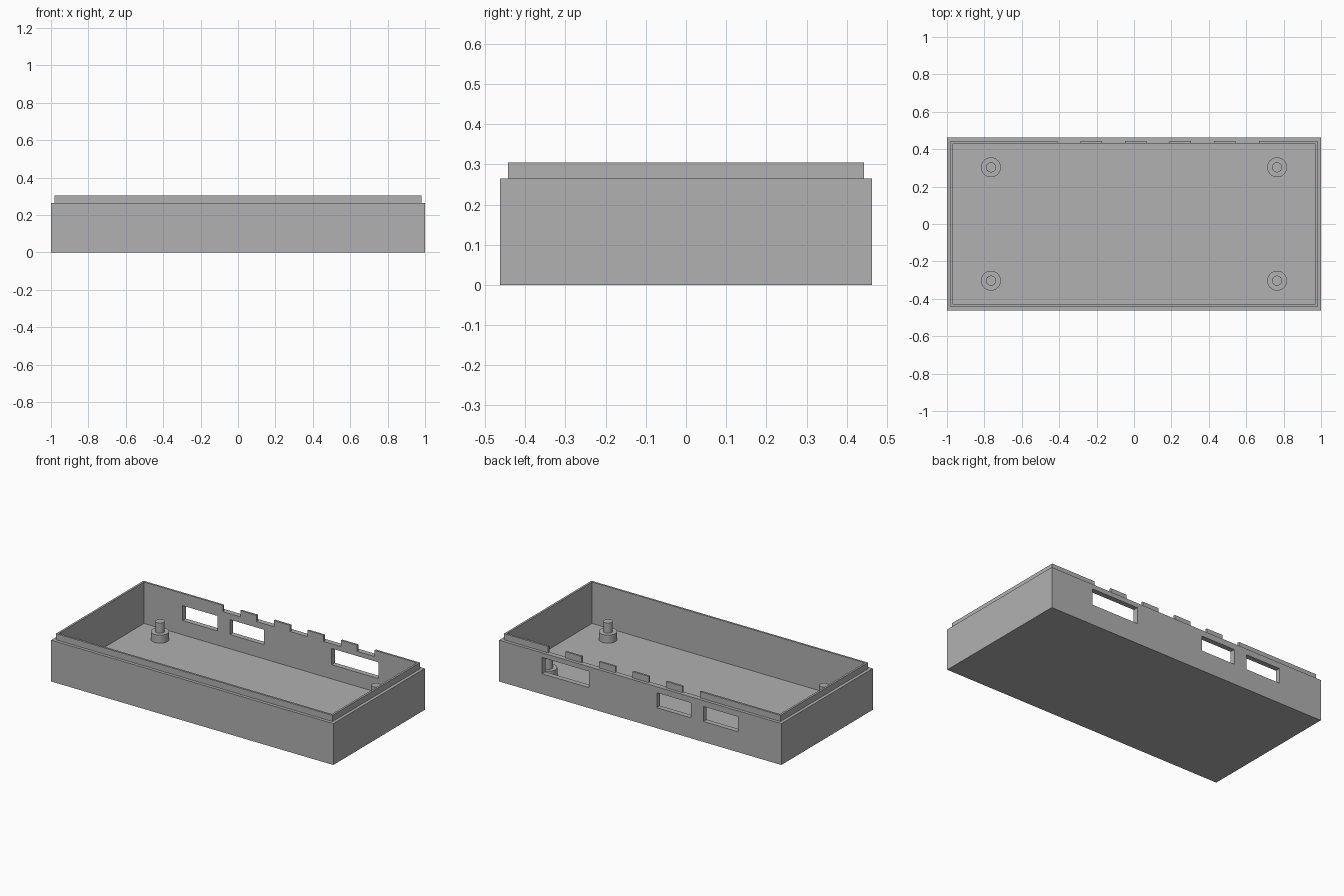
import bpy
import bmesh
from mathutils import Matrix, Vector

if "Cube" in bpy.data.objects:
    bpy.data.objects.remove(bpy.data.objects["Cube"])

HALF_X, HALF_Y = 1.0, 0.463
RIM_Z, LIP_Z, FLOOR_Z = 0.265, 0.305, 0.04
LIP_STEP, LIP_WALL = 0.02, 0.013

grey = bpy.data.materials.new("plain grey")
grey.use_nodes = True
grey.diffuse_color = (0.44, 0.44, 0.44, 1)
grey.node_tree.nodes["Principled BSDF"].inputs["Base Color"].default_value = grey.diffuse_color


def add_box(bm, low, high):
    low, high = Vector(low), Vector(high)
    place = Matrix.Translation((low + high) / 2) @ Matrix.Diagonal((*(high - low), 1))
    bmesh.ops.create_cube(bm, size=1, matrix=place)


def make_object(name, bm):
    bmesh.ops.recalc_face_normals(bm, faces=bm.faces)
    mesh = bpy.data.meshes.new(name)
    bm.to_mesh(mesh)
    bm.free()
    mesh.materials.append(grey)
    obj = bpy.data.objects.new(name, mesh)
    bpy.context.collection.objects.link(obj)
    return obj


def step(bm, face, inset, rise):
    """Inset a horizontal face, then extrude it up or down; return the new face."""
    bmesh.ops.inset_individual(bm, faces=[face], thickness=inset, use_even_offset=True)
    face = bmesh.ops.extrude_discrete_faces(bm, faces=[face])["faces"][0]
    bmesh.ops.translate(bm, verts=face.verts, vec=(0, 0, rise))
    return face


# Open tray with a stepped lip
bm = bmesh.new()
add_box(bm, (-HALF_X, -HALF_Y, 0), (HALF_X, HALF_Y, RIM_Z))
top = max(bm.faces, key=lambda f: f.calc_center_median().z)
top = step(bm, top, LIP_STEP, LIP_Z - RIM_Z)
step(bm, top, LIP_WALL, FLOOR_Z - LIP_Z)
tray = make_object("tray", bm)

# Port windows and lip notches, cut from the back wall
bm = bmesh.new()
for left, right, head in ((-0.694, -0.448, 0.227), (-0.358, -0.117, 0.227), (0.363, 0.696, 0.235)):
    add_box(bm, (left, 0.4, 0.131), (right, 0.5, head))
for i in range(5):
    x = -0.408 + i * 0.238
    add_box(bm, (x, 0.4, RIM_Z), (x + 0.123, 0.5, LIP_Z + 0.05))
cutter = make_object("back_wall_cutter", bm)
cutter.hide_render = True

cut = tray.modifiers.new("openings", "BOOLEAN")
cut.operation = "DIFFERENCE"
cut.solver = "EXACT"
cut.object = cutter
graph = bpy.context.evaluated_depsgraph_get()
tray.data = bpy.data.meshes.new_from_object(tray.evaluated_get(graph))
tray.modifiers.clear()
bpy.data.objects.remove(cutter)


# Mounting posts: a wide collar with a locating pin
def add_cylinder(bm, x, y, radius, low, high):
    bmesh.ops.create_cone(bm, cap_ends=True, segments=32, radius1=radius, radius2=radius,
                          depth=high - low, matrix=Matrix.Translation((x, y, (low + high) / 2)))


for side, x in (("right", -0.765), ("left", 0.765)):
    for end, y in (("front", -0.303), ("back", 0.303)):
        bm = bmesh.new()
        add_cylinder(bm, x, y, 0.053, FLOOR_Z - 0.01, 0.092)
        add_cylinder(bm, x, y, 0.027, 0.08, 0.157)
        post = make_object(f"{end}_{side}_post", bm)
        bpy.ops.object.select_all(action="DESELECT")
        post.select_set(True)
        bpy.context.view_layer.objects.active = post
        bpy.ops.object.shade_smooth_by_angle()
